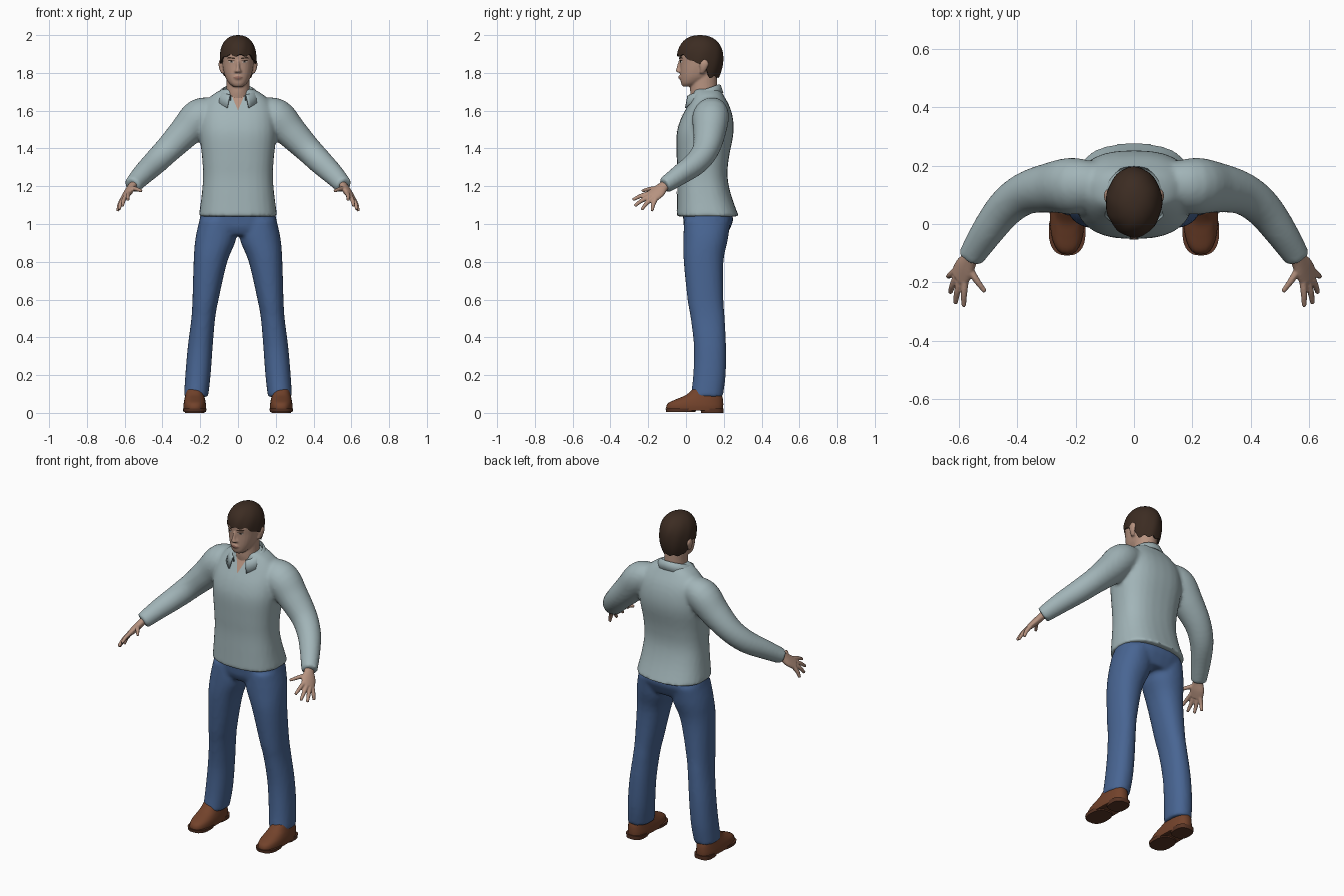
import bpy, bmesh, math
from mathutils import Vector

if "Cube" in bpy.data.objects:
    bpy.data.objects.remove(bpy.data.objects["Cube"], do_unlink=True)


def material(name, rgb):
    m = bpy.data.materials.new(name)
    m.use_nodes = True
    m.diffuse_color = (*rgb, 1)
    node = m.node_tree.nodes["Principled BSDF"]
    node.inputs["Base Color"].default_value = (*rgb, 1)
    node.inputs["Roughness"].default_value = 0.8
    return m


SHIRT = material("pale blue cloth", (0.36, 0.46, 0.48))
DENIM = material("blue denim", (0.065, 0.13, 0.29))
LEATHER = material("brown leather", (0.17, 0.055, 0.024))
SOLE = material("dark sole", (0.10, 0.035, 0.018))
SKIN = material("skin", (0.47, 0.29, 0.215))
HAIR = material("dark brown hair", (0.045, 0.025, 0.016))
WHITE = material("eye white", (0.6, 0.56, 0.52))
IRIS = material("dark iris", (0.02, 0.015, 0.012))
LIPS = material("lips", (0.34, 0.165, 0.125))


def spline(rows, steps=4):
    """Smooth in-between rows through the given ones."""
    p = [rows[0]] + list(rows) + [rows[-1]]
    out = []
    for i in range(1, len(p) - 2):
        for k in range(steps):
            t = k / steps
            out.append([b + 0.5 * t * (c - a + t * (2*a - 5*b + 4*c - d + t * (3*(b - c) + d - a)))
                        for a, b, c, d in zip(*p[i-1:i+3])])
    return out + [list(rows[-1])]


def loft(bm, rows, ref=None, power=2.0, sides=28, flip=1):
    """Closed skin through rows of (x, y, z, ra, rb); level rings unless ref is given."""
    rows = spline(rows)
    pts = [Vector(r[:3]) for r in rows]
    rings = []
    for i, r in enumerate(rows):
        u, v = Vector((1, 0, 0)), Vector((0, 1, 0))
        if ref is not None:
            t = (pts[min(i + 1, len(pts) - 1)] - pts[max(i - 1, 0)]).normalized()
            u = Vector(ref).cross(t).normalized()
            v = t.cross(u)
        ring = []
        for k in range(sides):
            c, s = math.cos(math.tau * k / sides), math.sin(math.tau * k / sides)
            co = (pts[i] + u * r[3] * math.copysign(abs(c) ** (2 / power), c)
                  + v * r[4] * math.copysign(abs(s) ** (2 / power), s))
            ring.append(bm.verts.new((co.x * flip, co.y, co.z)))
        rings.append(ring)
    for a, b in zip(rings, rings[1:]):
        for k in range(sides):
            j = (k + 1) % sides
            bm.faces.new((a[k], a[j], b[j], b[k]))
    bm.faces.new(rings[0])
    bm.faces.new(rings[-1])


def level(rows, x=0.0):
    """Rows of (z, half width, front y, back y) to loft rows."""
    return [(x, (f + b) / 2, z, w, (b - f) / 2) for z, w, f, b in rows]


def finish(name, bm, mat, voxel=None, smooth=4, angle=60):
    bmesh.ops.recalc_face_normals(bm, faces=bm.faces[:])
    me = bpy.data.meshes.new(name)
    bm.to_mesh(me)
    bm.free()
    me.materials.append(mat)
    ob = bpy.data.objects.new(name, me)
    bpy.context.collection.objects.link(ob)
    if voxel:
        rm = ob.modifiers.new("blend", "REMESH")
        rm.mode, rm.voxel_size, rm.use_smooth_shade = "VOXEL", voxel, True
        sm = ob.modifiers.new("soften", "SMOOTH")
        sm.factor, sm.iterations = 0.5, smooth
        me.polygons.foreach_set("use_smooth", [True] * len(me.polygons))
    else:
        bpy.ops.object.select_all(action="DESELECT")
        ob.select_set(True)
        bpy.context.view_layer.objects.active = ob
        bpy.ops.object.shade_smooth_by_angle(angle=math.radians(angle))
    return ob


def plate(name, corners, target, mat, offset=0.002, n=8):
    """Thin four-cornered patch (x, z) laid on the front of a target."""
    bm = bmesh.new()
    a, b, c, d = [Vector((x, -0.4, z)) for x, z in corners]
    g = [[bm.verts.new(a.lerp(b, i / n).lerp(d.lerp(c, i / n), j / n)) for j in range(n + 1)]
         for i in range(n + 1)]
    for i in range(n):
        for j in range(n):
            bm.faces.new((g[i][j], g[i+1][j], g[i+1][j+1], g[i][j+1]))
    ob = finish(name, bm, mat)
    sw = ob.modifiers.new("lay", "SHRINKWRAP")
    sw.target, sw.wrap_method, sw.wrap_mode = target, "PROJECT", "ABOVE_SURFACE"
    sw.use_project_y, sw.offset = True, offset


# Shirt: body and both sleeves blended together
bm = bmesh.new()
loft(bm, level([(1.04, .208, -.05, .28), (1.15, .193, -.047, .24), (1.25, .185, -.045, .22),
                (1.35, .19, -.049, .227), (1.47, .203, -.05, .25), (1.55, .2, -.03, .25),
                (1.62, .185, .005, .232), (1.68, .14, .035, .2), (1.715, .08, .04, .18)]), power=2.5)
for s in (1, -1):
    loft(bm, [(.11, .13, 1.59, .07, .08), (.2, .13, 1.57, .093, .1), (.28, .125, 1.487, .084, .088),
              (.37, .105, 1.395, .07, .074), (.44, .055, 1.325, .064, .066),
              (.505, -.03, 1.262, .054, .057), (.56, -.115, 1.203, .043, .046)],
         ref=(0, 1, 1), flip=s)
shirt = finish("shirt", bm, SHIRT, 0.011, 5)

# Shirt collar: a folded band open at the front, with pointed ends
bm = bmesh.new()
rows = []
for i in range(37):
    a = math.radians(-152 + 304 * i / 36)
    c, s = math.cos(a), math.sin(a)
    drop = 0.045 + 0.035 * max(0, -c) ** 3
    z = 1.71 + 0.03 * c
    rows.append([bm.verts.new(p) for p in ((.078*s, .09 + .08*c, z - .03), (.082*s, .09 + .085*c, z),
                                           (.094*s, .09 + .094*c, z - .005),
                                           (.122*s, .09 + .108*c, z - drop))])
for a, b in zip(rows, rows[1:]):
    for k in range(3):
        bm.faces.new((a[k], a[k+1], b[k+1], b[k]))
collar = finish("collar", bm, SHIRT)
collar.modifiers.new("thick", "SOLIDIFY").thickness = 0.006

# Open neck and button strip
plate("open_neck", [(0, 1.6), (.036, 1.685), (0, 1.69), (-.036, 1.685)], shirt, SKIN)
plate("button_strip", [(-.016, 1.07), (.016, 1.07), (.014, 1.59), (-.014, 1.59)], shirt, SHIRT, .003, 24)

# Jeans: hips and both legs blended together
bm = bmesh.new()
loft(bm, level([(.94, .17, .01, .215), (.98, .205, -.01, .235), (1.03, .203, -.015, .25),
                (1.09, .185, -.02, .225)]), power=2.4)
for s in (1, -1):
    loft(bm, [(x, (f + b) / 2, z, w, (b - f) / 2) for z, x, w, f, b in (
        (.085, .222, .064, .025, .195), (.2, .212, .067, .038, .21), (.35, .2, .066, .042, .212),
        (.5, .184, .063, .025, .205), (.6, .172, .069, .008, .198), (.8, .146, .089, -.012, .198),
        (.92, .118, .108, -.014, .222), (1.02, .11, .094, -.01, .235))], power=2.2, flip=s)
finish("jeans", bm, DENIM, 0.011, 4)

# Shoes
for s, side in ((1, "left"), (-1, "right")):
    bm = bmesh.new()
    loft(bm, level([(.012, .058, -.103, .195), (.035, .06, -.104, .197), (.055, .058, -.09, .197),
                    (.075, .054, -.045, .195), (.095, .05, .0, .19), (.125, .045, .035, .185)], .229),
         power=2.5, flip=s)
    finish(side + "_shoe", bm, LEATHER, angle=70)
    bm = bmesh.new()
    loft(bm, level([(.006, .06, -.105, .05), (.024, .063, -.108, .06)], .229), power=2.5, flip=s)
    loft(bm, level([(0, .052, .08, .198), (.024, .055, .075, .2)], .229), power=2.8, flip=s)
    loft(bm, level([(.012, .05, -.02, .14), (.024, .054, -.02, .14)], .229), power=3, flip=s)
    finish(side + "_sole", bm, SOLE, angle=40)

# Hands: palm, four fingers and a thumb
across = Vector((.035, .04, -.03))
along = Vector((.05, -.09, -.075))
fingers = [((.577, -.195, 1.16), (.583, -.282, 1.128)), ((.595, -.195, 1.143), (.612, -.272, 1.095)),
           ((.608, -.182, 1.13), (.63, -.235, 1.075)), ((.615, -.163, 1.122), (.637, -.18, 1.068)),
           ((.562, -.15, 1.187), (.51, -.232, 1.175))]
for s, side in ((1, "left"), (-1, "right")):
    bm = bmesh.new()
    loft(bm, [(.54, -.085, 1.225, .03, .024), (.56, -.118, 1.2, .029, .021),
              (.58, -.15, 1.17, .042, .02), (.6, -.186, 1.142, .041, .015)],
         ref=along.cross(across), flip=s)
    for base, tip in fingers:
        a, b = Vector(base), Vector(tip)
        a = a - (b - a) * 0.25
        m = a.lerp(b, 0.55) + Vector((.003, -.003, .004))
        loft(bm, [(*a, .013, .013), (*m, .0115, .0115), (*b, .008, .008)], ref=(1, 0, 0.3), flip=s, sides=12)
    finish(side + "_hand", bm, SKIN, 0.0045, 2)

# Head, neck, nose, brow and ears blended together
bm = bmesh.new()
loft(bm, level([(1.728, .026, -.018, .04), (1.745, .047, -.026, .08), (1.775, .066, -.03, .13),
                (1.81, .077, -.031, .155), (1.85, .084, -.032, .178), (1.9, .087, -.035, .182),
                (1.94, .08, -.02, .172), (1.97, .055, .01, .14)]), power=2.2)
loft(bm, level([(1.6, .085, .04, .17), (1.67, .07, .026, .168), (1.72, .062, .022, .165),
                (1.82, .062, .03, .165)]))
loft(bm, level([(1.798, .012, -.03, .0), (1.807, .02, -.053, .0), (1.825, .012, -.051, .0),
                (1.865, .009, -.039, .0)]))
loft(bm, level([(1.765, .02, -.033, .0), (1.776, .026, -.039, .0), (1.788, .018, -.035, .0)]))
for s in (1, -1):
    loft(bm, [(.078, .085, 1.797, .01, .012), (.088, .092, 1.82, .011, .018),
              (.092, .096, 1.85, .011, .024), (.088, .096, 1.872, .007, .012)], flip=s, sides=14)
head = finish("head", bm, SKIN, 0.005, 3)

# Face details
for s, side in ((1, "left"), (-1, "right")):
    def eye(pts):
        return [(x * s, z) for x, z in pts]
    plate(side + "_eye", eye([(.019, 1.857), (.034, 1.853), (.05, 1.859), (.034, 1.867)]), head, WHITE)
    plate(side + "_iris", eye([(.029, 1.854), (.039, 1.854), (.039, 1.866), (.029, 1.866)]), head, IRIS, .004, 3)
    plate(side + "_lash", eye([(.017, 1.862), (.05, 1.863), (.048, 1.868), (.02, 1.867)]), head, HAIR, .004)
    plate(side + "_brow", eye([(.014, 1.874), (.056, 1.877), (.05, 1.885), (.015, 1.88)]), head, HAIR, .004)
plate("mouth", [(-.026, 1.776), (0, 1.767), (.026, 1.776), (0, 1.784)], head, LIPS)

# Hair: a dome whose lower edge drops from the fringe to the nape
bm = bmesh.new()
sides, steps = 64, 16
top = bm.verts.new((0, .08, 2.0))
under = bm.verts.new((0, .08, 1.87))
prev = None
for j in range(1, steps + 1):
    ring = []
    for k in range(sides):
        a = math.tau * k / sides
        y = -math.cos(a)
        edge = 1.893 - .04 * min(1, max(0, (y + .75) / .5)) - .075 * min(1, max(0, (y - .1) / .35))
        edge += .006 * math.sin(11 * a)
        t = j / steps
        z = 2.0 - (2.0 - edge) * t ** 1.7
        h = (z - 1.875) / .125
        r = (1 - h ** 2.4) ** (1 / 2.2) if h > 0 else 1 - .28 * h * h
        r *= 1 + .012 * t * math.sin(9 * a + 7 * t) + .008 * math.sin(4 * a + 1)
        ring.append(bm.verts.new((.096 * r * math.sin(a), .075 + .121 * r * y, z)))
    for k in range(sides):
        n = (k + 1) % sides
        bm.faces.new((prev[k], prev[n], ring[n], ring[k]) if prev else (top, ring[n], ring[k]))
    prev = ring
for k in range(sides):
    bm.faces.new((prev[k], prev[(k + 1) % sides], under))
finish("hair", bm, HAIR)
